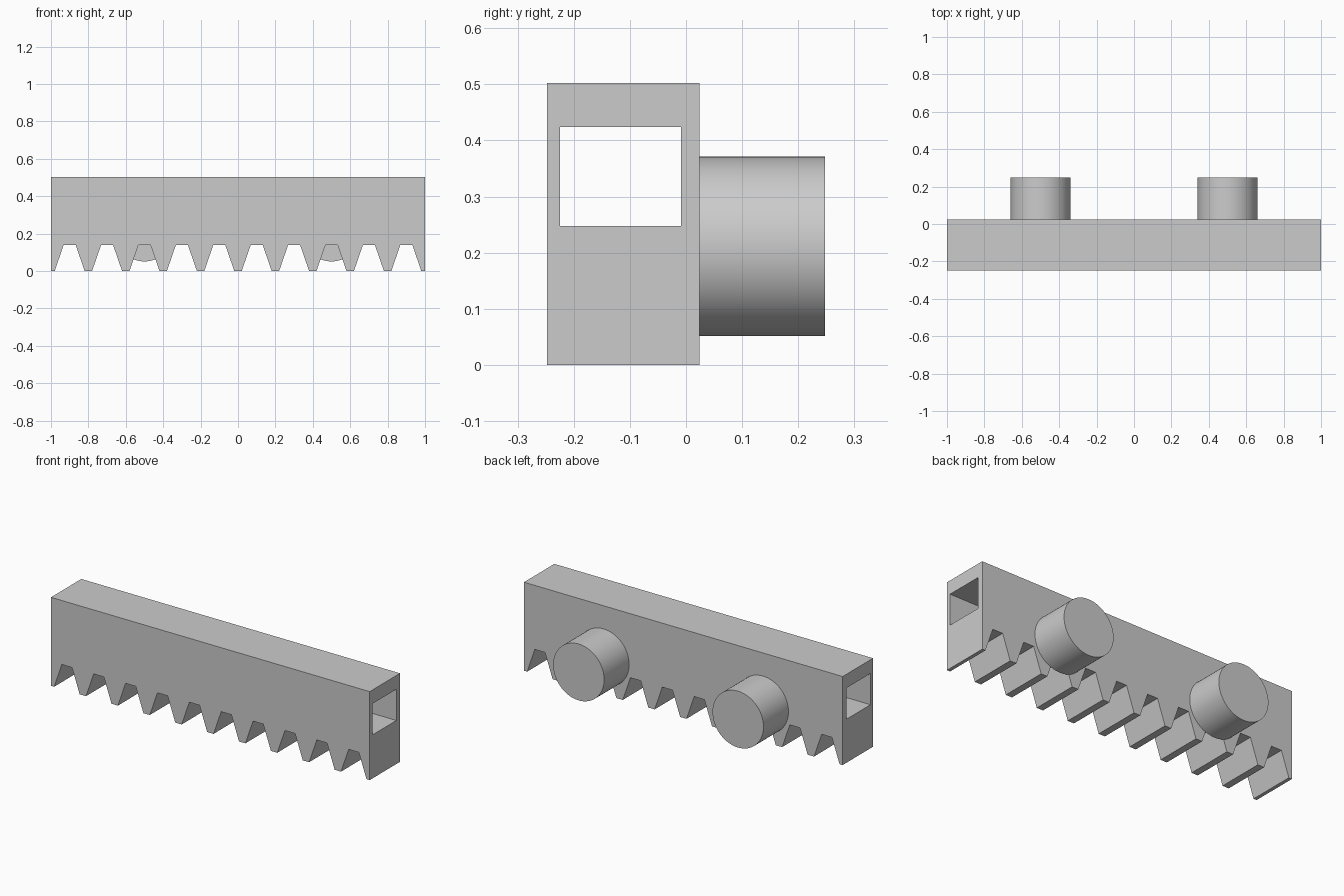
import bpy
import bmesh
import math
from mathutils import Vector

cube = bpy.data.objects.get("Cube")
if cube:
    bpy.data.objects.remove(cube, do_unlink=True)

# Single plain grey
grey = bpy.data.materials.new("grey")
grey.use_nodes = True
colour = (0.6, 0.6, 0.6, 1)
grey.diffuse_color = colour
grey.node_tree.nodes["Principled BSDF"].inputs["Base Color"].default_value = colour


def prism(name, points, direction):
    """Extrude a closed outline along a direction into a solid."""
    bm = bmesh.new()
    face = bm.faces.new([bm.verts.new(p) for p in points])
    new = bmesh.ops.extrude_face_region(bm, geom=[face])["geom"]
    moved = [v for v in new if isinstance(v, bmesh.types.BMVert)]
    bmesh.ops.translate(bm, verts=moved, vec=Vector(direction))
    bmesh.ops.recalc_face_normals(bm, faces=bm.faces)
    mesh = bpy.data.meshes.new(name)
    bm.to_mesh(mesh)
    bm.free()
    mesh.materials.append(grey)
    obj = bpy.data.objects.new(name, mesh)
    bpy.context.collection.objects.link(obj)
    return obj


FRONT, BACK, HEIGHT = -0.248, 0.024, 0.502
GAPS, PITCH, DEPTH = 10, 0.2, 0.139

# Toothed bar: rectangle with a row of tapered gaps along the bottom
outline = [(1, 0), (1, HEIGHT), (-1, HEIGHT), (-1, 0)]
for i in range(GAPS):
    x = (i - (GAPS - 1) / 2) * PITCH
    outline += [(x - 0.08, 0), (x - 0.032, DEPTH), (x + 0.032, DEPTH), (x + 0.08, 0)]
bar = prism("toothed_bar", [(x, FRONT, z) for x, z in outline], (0, BACK - FRONT, 0))

# Rectangular channel running the full length
slot = [(-0.225, 0.247), (-0.009, 0.247), (-0.009, 0.424), (-0.225, 0.424)]
cutter = prism("channel_cutter", [(-1.1, y, z) for y, z in slot], (2.2, 0, 0))
cutter.hide_render = True
cutter.hide_set(True)
cut = bar.modifiers.new("channel", "BOOLEAN")
cut.operation = "DIFFERENCE"
cut.solver = "EXACT"
cut.object = cutter

# Round pegs on the back
for side, x in (("right", -0.5), ("left", 0.5)):
    bpy.ops.mesh.primitive_cylinder_add(
        vertices=64, radius=0.16, depth=0.248 - BACK,
        location=(x, (0.248 + BACK) / 2, 0.211), rotation=(math.pi / 2, 0, 0))
    peg = bpy.context.object
    peg.name = side + "_peg"
    peg.data.materials.append(grey)
    bpy.ops.object.shade_smooth_by_angle(angle=math.radians(30))
